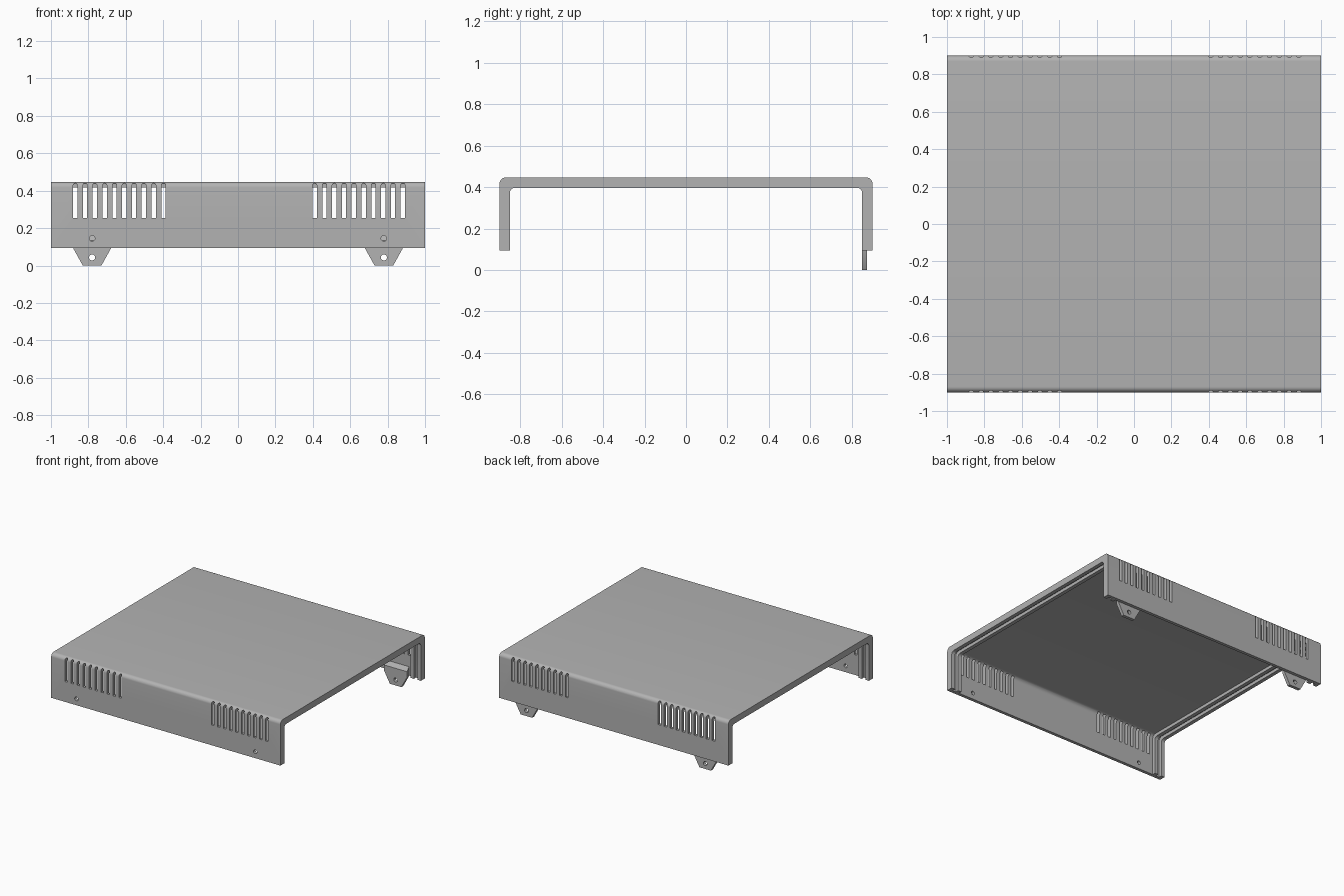
import bpy, bmesh, math

if "Cube" in bpy.data.objects:
    bpy.data.objects.remove(bpy.data.objects["Cube"])

HALF_X, HALF_Y, BOTTOM, TOP = 1.0, 0.9, 0.095, 0.447
SHEET = 0.025
TAB_X = 0.78

grey = bpy.data.materials.new("light_grey")
grey.use_nodes = True
grey.diffuse_color = (0.45, 0.45, 0.45, 1)
grey.node_tree.nodes["Principled BSDF"].inputs["Base Color"].default_value = (0.45, 0.45, 0.45, 1)


def prism(bm, points, vector):
    """Extrude a closed outline along a vector."""
    face = bm.faces.new([bm.verts.new(p) for p in points])
    new = bmesh.ops.extrude_face_region(bm, geom=[face])["geom"]
    bmesh.ops.translate(bm, vec=vector, verts=[g for g in new if isinstance(g, bmesh.types.BMVert)])


def finish(bm, name):
    bmesh.ops.recalc_face_normals(bm, faces=bm.faces)
    mesh = bpy.data.meshes.new(name)
    bm.to_mesh(mesh)
    bm.free()
    obj = bpy.data.objects.new(name, mesh)
    obj.data.materials.append(grey)
    bpy.context.collection.objects.link(obj)
    return obj


def activate(obj):
    bpy.ops.object.select_all(action='DESELECT')
    obj.select_set(True)
    bpy.context.view_layer.objects.active = obj


def cut(obj, cutter):
    cutter.hide_render = True
    mod = obj.modifiers.new("cut", 'BOOLEAN')
    mod.operation, mod.solver, mod.object = 'DIFFERENCE', 'EXACT', cutter
    activate(obj)
    bpy.ops.object.modifier_apply(modifier=mod.name)
    bpy.data.objects.remove(cutter)


def smooth(obj):
    activate(obj)
    bpy.ops.object.shade_smooth_by_angle(angle=math.radians(30))


def arch(offset, radius, steps=8):
    """Rounded arch line, from the bottom front over to the bottom back."""
    y, z = HALF_Y - offset, TOP - offset
    half = [(y, BOTTOM)]
    for i in range(steps + 1):
        a = math.pi / 2 * i / steps
        half.append((y - radius + radius * math.cos(a), z - radius + radius * math.sin(a)))
    return [(-p, q) for p, q in half] + half[::-1]


def arch_band(name, x0, x1, outer, inner):
    bm = bmesh.new()
    prism(bm, [(x0, y, z) for y, z in arch(*outer) + arch(*inner)[::-1]], (x1 - x0, 0, 0))
    return finish(bm, name)


def circle(x, z, y, r, a0=0, a1=2 * math.pi, steps=20):
    return [(x + r * math.cos(a0 + (a1 - a0) * i / steps), y,
             z + r * math.sin(a0 + (a1 - a0) * i / steps)) for i in range(steps)]


# Folded sheet cover
cover = arch_band("cover", -HALF_X, HALF_X, (0, 0.03), (SHEET, 0.03))

# Vent slots in the front and back walls, screw holes in the front wall
bm = bmesh.new()
R = 0.0115
for y in (-0.93, 0.862):
    for start in (-0.87, 0.41):
        for i in range(10):
            x = start + 0.0524 * i
            outline = [(x - R, y, 0.255), (x + R, y, 0.255)]
            outline += circle(x, 0.44 - R, y, R, 0, math.pi, 8) + [(x - R, y, 0.44 - R)]
            prism(bm, outline, (0, 0.068, 0))
for x in (-TAB_X, TAB_X):
    prism(bm, circle(x, 0.145, -0.95, 0.015), (0, 0.1, 0))
cut(cover, finish(bm, "opening_cutter"))
smooth(cover)

# Paired ribs at each open end, leaving a panel groove between them
for side, sign in (("left", 1), ("right", -1)):
    for part, a, b in (("end_rim", 0.97, 1.0), ("inner_rib", 0.91, 0.94)):
        x0, x1 = sorted((a * sign, b * sign))
        smooth(arch_band(f"{side}_{part}", x0, x1, (SHEET, 0.03), (2 * SHEET, 0.025)))

# Mounting tabs inside the back wall, with sloped tops and a screw hole
for side, x in (("left", TAB_X), ("right", -TAB_X)):
    bm = bmesh.new()
    y0, y1 = HALF_Y - 2 * SHEET, HALF_Y - SHEET
    shape = [(-0.05, 0), (0.05, 0), (0.1, 0.09), (0.1, 0.165), (-0.1, 0.165), (-0.1, 0.09)]
    prism(bm, [(x + px, y0, pz) for px, pz in shape], (0, y1 - y0, 0))
    for v in bm.verts:
        if v.co.z > 0.15 and v.co.y < y0 + 0.001:
            v.co.z -= 0.03
    tab = finish(bm, f"{side}_mounting_tab")
    bm = bmesh.new()
    prism(bm, circle(x, 0.043, 0.8, 0.016), (0, 0.12, 0))
    cut(tab, finish(bm, "tab_hole_cutter"))
    smooth(tab)
